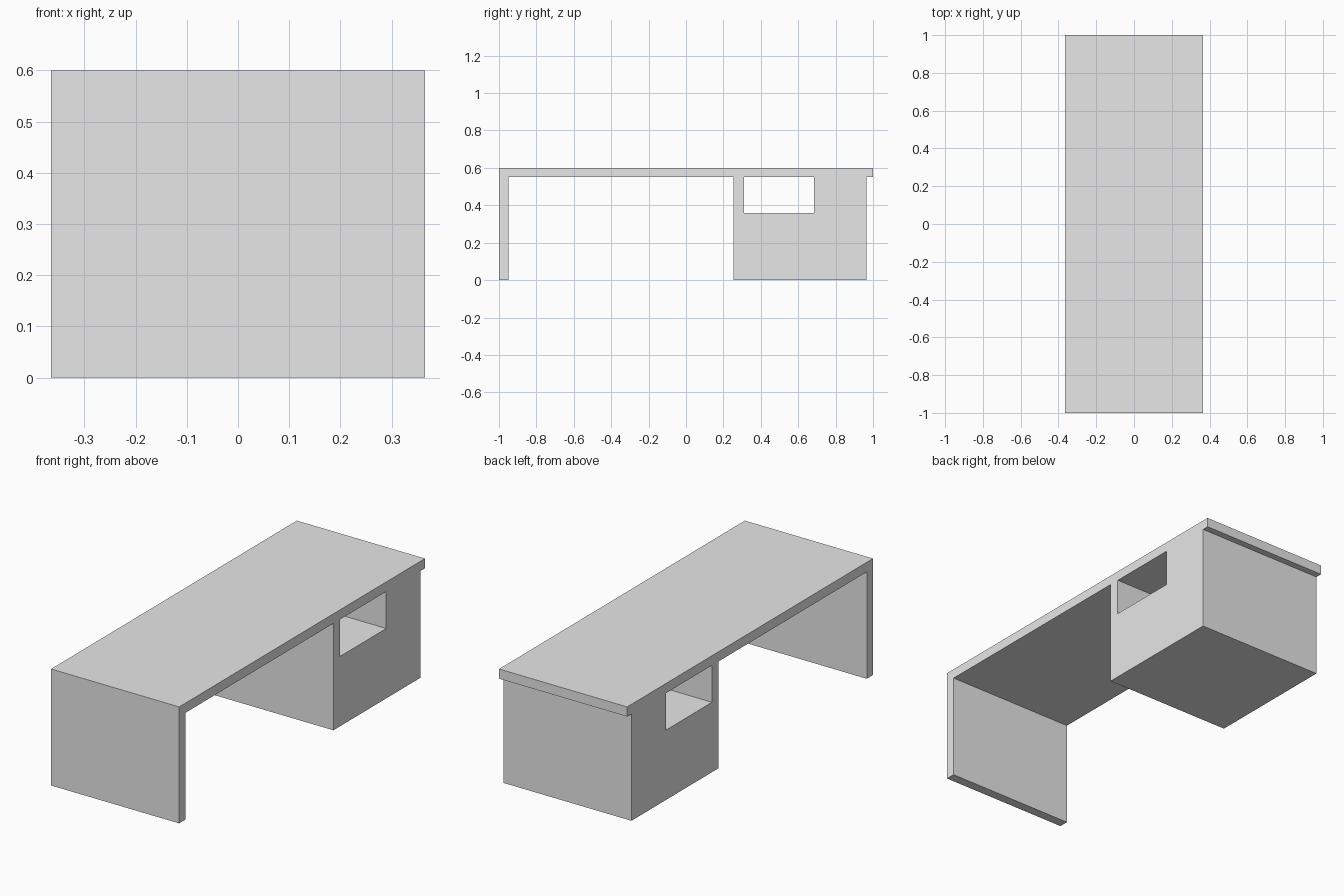
import bpy

cube = bpy.data.objects.get("Cube")
if cube:
    bpy.data.objects.remove(cube, do_unlink=True)

grey = bpy.data.materials.new("plain_grey")
grey.use_nodes = True
GREY = (0.8, 0.8, 0.8, 1)
grey.diffuse_color = GREY
grey.node_tree.nodes["Principled BSDF"].inputs["Base Color"].default_value = GREY

HALF_WIDTH = 0.365
HEIGHT = 0.6
UNDERSIDE = 0.55


def mesh_object(name, verts, faces):
    mesh = bpy.data.meshes.new(name)
    mesh.from_pydata(verts, [], faces)
    mesh.materials.append(grey)
    obj = bpy.data.objects.new(name, mesh)
    bpy.context.collection.objects.link(obj)
    return obj


def extrude_profile(name, profile):
    """Extrude a counter-clockwise (y, z) side profile across the desk width."""
    n = len(profile)
    verts = [(x, y, z) for x in (-HALF_WIDTH, HALF_WIDTH) for y, z in profile]
    faces = [tuple(reversed(range(n))), tuple(range(n, 2 * n))]
    faces += [(i, (i + 1) % n, n + (i + 1) % n, n + i) for i in range(n)]
    return mesh_object(name, verts, faces)


def rectangle(y0, y1, z0, z1):
    return [(y0, z0), (y1, z0), (y1, z1), (y0, z1)]


# Desk top and the end panel that carries it
extrude_profile("desk_top_and_end_panel", [
    (-1, 0), (-0.95, 0), (-0.95, UNDERSIDE), (1, UNDERSIDE), (1, HEIGHT), (-1, HEIGHT)])

# Pedestal with an open shelf running right through it
extrude_profile("shelf_pedestal", [
    (0.255, 0), (0.685, 0), (0.685, 0.36), (0.31, 0.36), (0.31, UNDERSIDE), (0.255, UNDERSIDE)])

# Closed cabinet behind the shelf
extrude_profile("rear_cabinet", rectangle(0.685, 0.965, 0, UNDERSIDE))
